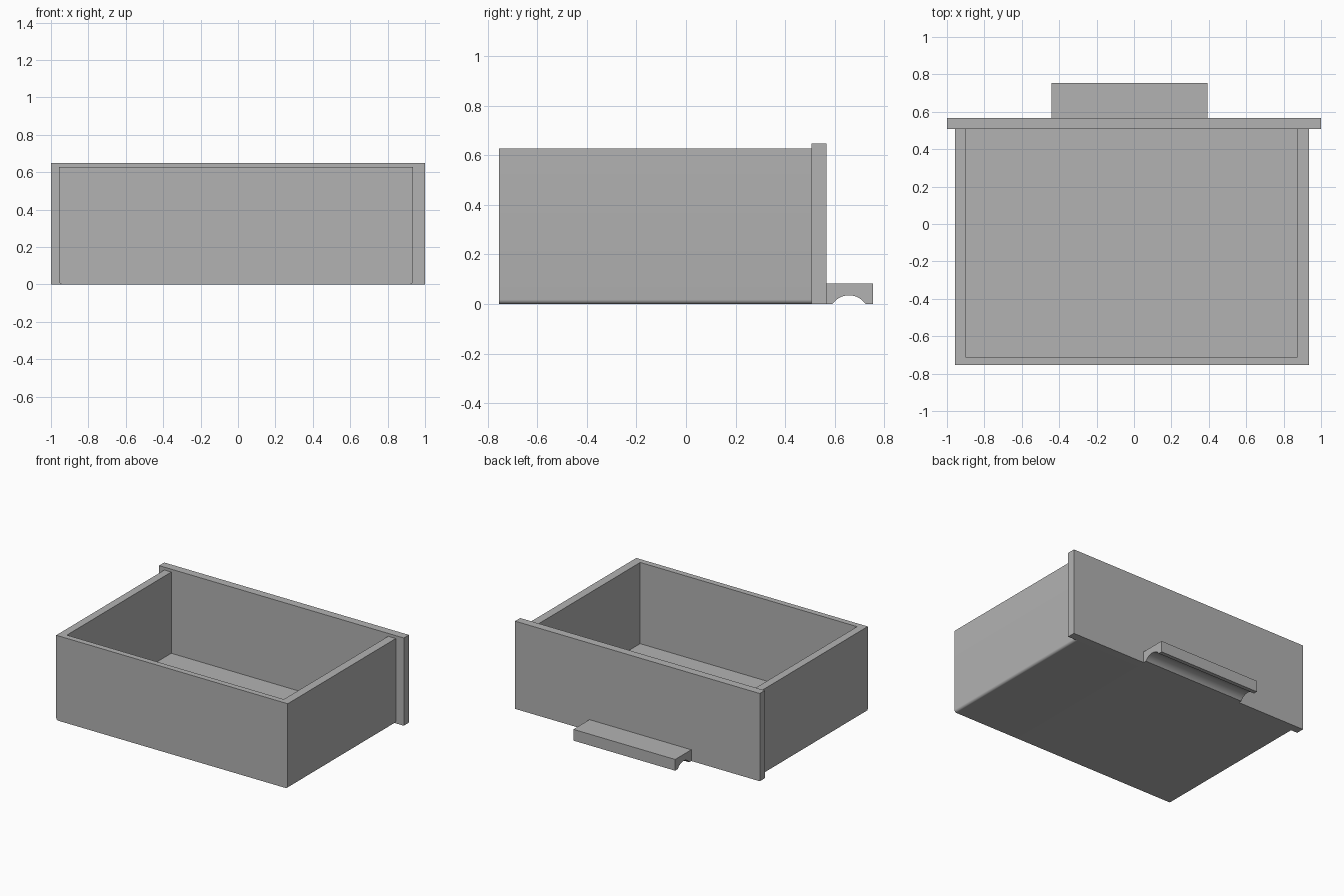
import bpy, bmesh, math

if "Cube" in bpy.data.objects:
    bpy.data.objects.remove(bpy.data.objects["Cube"])

grey = bpy.data.materials.new("plain grey")
grey.diffuse_color = (0.448, 0.448, 0.448, 1)
grey.use_nodes = True
grey.node_tree.nodes["Principled BSDF"].inputs["Base Color"].default_value = grey.diffuse_color


def prism(name, profile, axis, lo, hi):
    """Extrude a 2D profile along x (profile is y,z) or y (profile is x,z)."""
    bm = bmesh.new()
    place = (lambda p: (lo, p[0], p[1])) if axis == "x" else (lambda p: (p[0], lo, p[1]))
    face = bm.faces.new([bm.verts.new(place(p)) for p in profile])
    ext = bmesh.ops.extrude_face_region(bm, geom=[face])
    step = (hi - lo, 0, 0) if axis == "x" else (0, hi - lo, 0)
    bmesh.ops.translate(bm, vec=step, verts=[v for v in ext["geom"] if isinstance(v, bmesh.types.BMVert)])
    bmesh.ops.recalc_face_normals(bm, faces=bm.faces)
    mesh = bpy.data.meshes.new(name)
    bm.to_mesh(mesh)
    bm.free()
    mesh.materials.append(grey)
    ob = bpy.data.objects.new(name, mesh)
    bpy.context.collection.objects.link(ob)
    return ob


def rect(a0, a1, b0, b1):
    return [(a0, b0), (a1, b0), (a1, b1), (a0, b1)]


def arc(cx, cz, r, start, end, n):
    return [(cx + r * math.cos(math.radians(start + (end - start) * i / n)),
             cz + r * math.sin(math.radians(start + (end - start) * i / n))) for i in range(n + 1)]


def smooth(ob):
    bpy.ops.object.select_all(action="DESELECT")
    ob.select_set(True)
    bpy.context.view_layer.objects.active = ob
    bpy.ops.object.shade_smooth_by_angle(angle=math.radians(30))


# Drawer box: rounded lower side edges, hollowed from above
L, R, TOP, RAD = -0.957, 0.935, 0.627, 0.018
outline = arc(L + RAD, RAD, RAD, 180, 270, 6) + arc(R - RAD, RAD, RAD, 270, 360, 6) + [(R, TOP), (L, TOP)]
box = prism("drawer_box", outline, "y", -0.755, 0.507)
cavity = prism("cavity_cutter", rect(-0.9, 0.873, 0.027, 0.8), "y", -0.712, 0.6)
cavity.hide_render = True
cut = box.modifiers.new("hollow", "BOOLEAN")
cut.object = cavity
cut.operation = "DIFFERENCE"
cut.solver = "EXACT"
bpy.context.view_layer.objects.active = box
box.select_set(True)
bpy.ops.object.modifier_apply(modifier=cut.name)
bpy.data.objects.remove(cavity)
smooth(box)

# Face panel, wider and taller than the box
prism("face_panel", rect(-1, 1, 0, 0.648), "y", 0.507, 0.567)

# Pull handle with an arched finger groove underneath
half, rise = 0.067, 0.035
rad = (half ** 2 + rise ** 2) / (2 * rise)
ang = math.degrees(math.asin(half / rad))
groove = arc(0.658, rise - rad, rad, 90 + ang, 90 - ang, 16)
handle = prism("pull_handle", [(0.567, 0)] + groove + [(0.755, 0), (0.755, 0.083), (0.567, 0.083)],
               "x", -0.44, 0.392)
smooth(handle)
